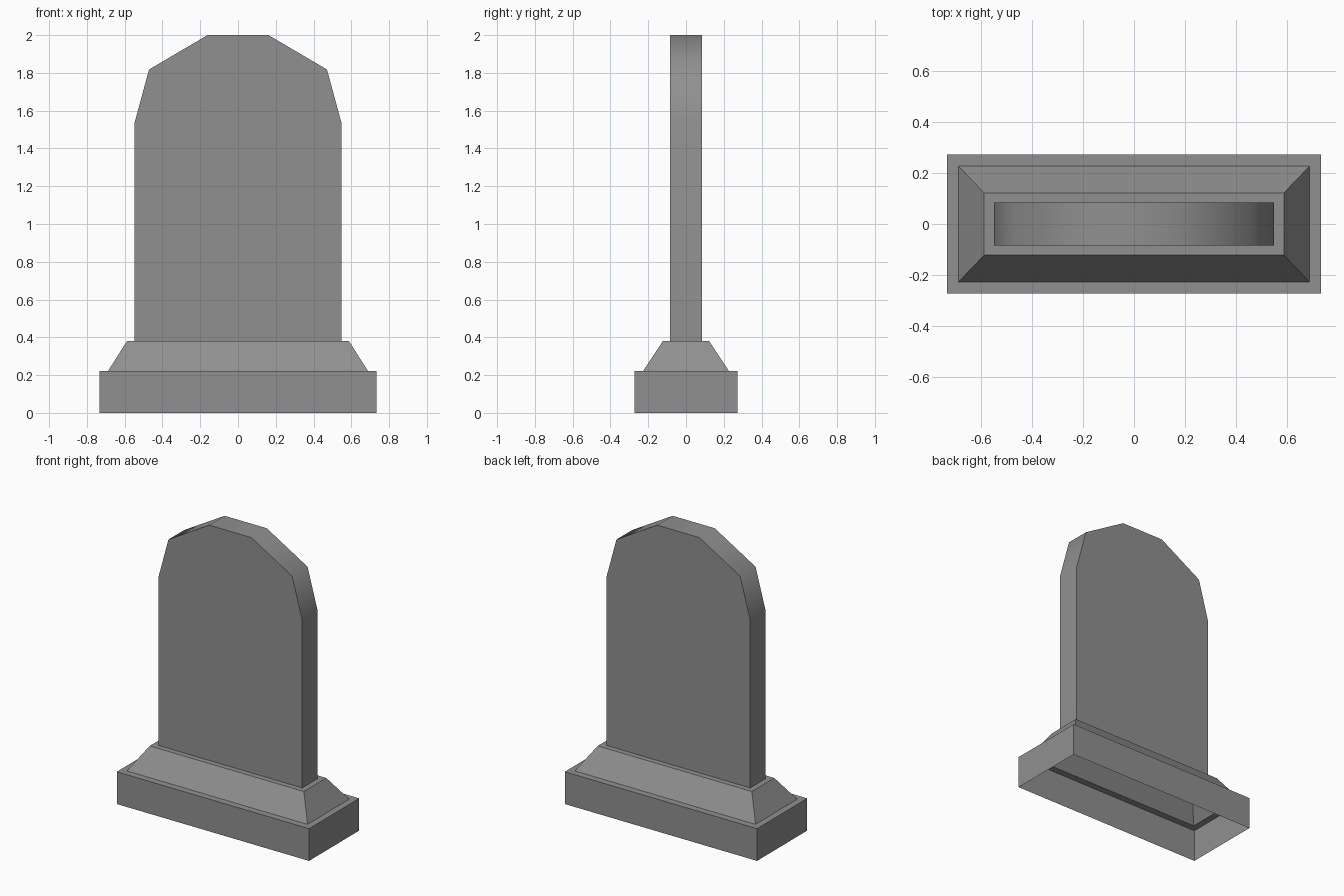
import bpy, bmesh, math

if "Cube" in bpy.data.objects:
    bpy.data.objects.remove(bpy.data.objects["Cube"])

stone = bpy.data.materials.new("grey stone")
stone.diffuse_color = (0.28, 0.28, 0.28, 1)
stone.use_nodes = True
stone.node_tree.nodes["Principled BSDF"].inputs["Base Color"].default_value = stone.diffuse_color


def finish(name, bm, angle):
    bmesh.ops.recalc_face_normals(bm, faces=bm.faces[:])
    me = bpy.data.meshes.new(name)
    bm.to_mesh(me)
    bm.free()
    me.materials.append(stone)
    ob = bpy.data.objects.new(name, me)
    bpy.context.collection.objects.link(ob)
    bpy.ops.object.select_all(action='DESELECT')
    ob.select_set(True)
    bpy.context.view_layer.objects.active = ob
    bpy.ops.object.shade_smooth_by_angle(angle=math.radians(angle))
    return ob


def stepped_shell(name, rings):
    """Stack of rectangles (half width, half depth, z) joined by quads, open at both ends."""
    bm = bmesh.new()
    loops = [[bm.verts.new((sx * w, sy * d, z))
              for sx, sy in ((-1, -1), (1, -1), (1, 1), (-1, 1))]
             for w, d, z in rings]
    for low, high in zip(loops, loops[1:]):
        for i in range(4):
            j = (i + 1) % 4
            bm.faces.new((low[i], low[j], high[j], high[i]))
    return finish(name, bm, 30)


# Hollow base: block walls, ledge, sloped plinth, and rim around the slab
stepped_shell("base", [
    (0.732, 0.273, 0.0),
    (0.732, 0.273, 0.222),
    (0.688, 0.227, 0.222),
    (0.587, 0.122, 0.381),
    (0.548, 0.084, 0.381),
])

# Upright slab with a faceted arched top, open where it meets the base
half = [(0.548, 0.381), (0.548, 1.535), (0.471, 1.818), (0.161, 2.0)]
outline = half + [(-x, z) for x, z in reversed(half)]
bm = bmesh.new()
front = [bm.verts.new((x, -0.084, z)) for x, z in outline]
back = [bm.verts.new((x, 0.084, z)) for x, z in outline]
bm.faces.new(front)
bm.faces.new(back[::-1])
for i in range(len(outline) - 1):
    bm.faces.new((front[i], back[i], back[i + 1], front[i + 1]))
finish("headstone_slab", bm, 50)
